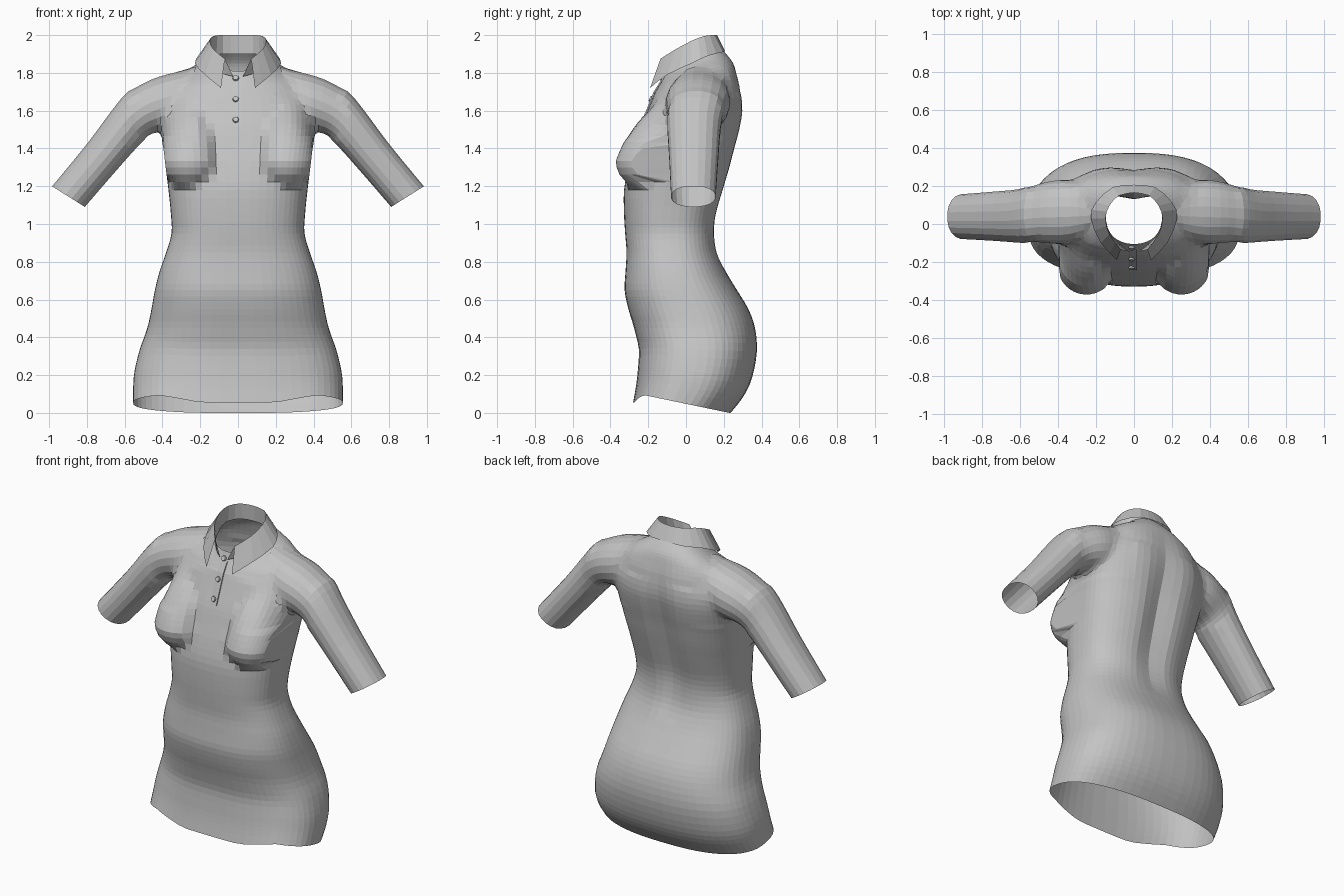
import bpy, bmesh, math
from mathutils import Vector
from mathutils.bvhtree import BVHTree

old = bpy.data.objects.get("Cube")
if old:
    bpy.data.objects.remove(old)

grey = bpy.data.materials.new("grey_fabric")
grey.use_nodes = True
COLOR = (0.55, 0.55, 0.55, 1)
grey.diffuse_color = COLOR
grey.node_tree.nodes["Principled BSDF"].inputs["Base Color"].default_value = COLOR


def make_object(name, bm):
    mesh = bpy.data.meshes.new(name)
    bm.to_mesh(mesh)
    bm.free()
    mesh.materials.append(grey)
    ob = bpy.data.objects.new(name, mesh)
    bpy.context.collection.objects.link(ob)
    return ob


def spline(keys, t):
    """Smooth interpolation through evenly indexed tuples, t in 0..len-1."""
    i = min(int(t), len(keys) - 2)
    f = t - i
    p = [Vector(keys[max(0, min(len(keys) - 1, i + k))]) for k in (-1, 0, 1, 2)]
    return (p[1] * 2 + (p[2] - p[0]) * f + (p[0] * 2 - p[1] * 5 + p[2] * 4 - p[3]) * f ** 2
            + (p[1] * 3 - p[0] - p[2] * 3 + p[3]) * f ** 3) / 2


def power(v, n):
    return math.copysign(abs(v) ** (2 / n), v)


def clamp(v):
    return max(0, min(1, v))


def capped_tube(rings):
    """Loft closed rings; each end is a fan round a centre vertex."""
    bm = bmesh.new()
    rows = [[bm.verts.new(p) for p in ring] for ring in rings]
    n = len(rows[0])
    for a, b in zip(rows, rows[1:]):
        for j in range(n):
            bm.faces.new((a[j], a[(j + 1) % n], b[(j + 1) % n], b[j]))
    centres = []
    for row in (rows[0], rows[-1]):
        c = sum((v.co for v in row), Vector()) / n
        mid = bm.verts.new(c)
        centres.append(c.copy())
        for j in range(n):
            bm.faces.new((row[j], row[(j + 1) % n], mid))
    bmesh.ops.recalc_face_normals(bm, faces=bm.faces)
    return bm, centres


# Torso: height, half width, front y, back y
TORSO = [
    (0, .555, -.28, .235), (.1, .555, -.265, .305), (.2, .548, -.255, .35),
    (.33, .52, -.25, .375), (.45, .48, -.275, .365), (.55, .458, -.305, .33),
    (.65, .44, -.325, .27), (.75, .415, -.32, .21), (.85, .38, -.315, .168),
    (.95, .352, -.322, .157), (1.05, .355, -.328, .167), (1.18, .368, -.328, .205),
    (1.3, .383, -.305, .24), (1.4, .395, -.275, .265), (1.5, .412, -.245, .29),
    (1.6, .415, -.205, .305), (1.7, .39, -.165, .295), (1.76, .35, -.145, .272),
    (1.8, .28, -.13, .25), (1.84, .2, -.115, .215), (1.88, .148, -.105, .175)]
AROUND, STEPS = 56, 3


def bust_front(x, z):
    """Front of a rounded bust: short below, long and sloping back above."""
    dz = z - 1.335
    r = math.hypot((abs(x) - .25) / .155, dz / (.15 if dz < 0 else .31))
    if r >= 1:
        return 0
    return -.2 + .36 * max(0, dz) - .172 * (1 - r * r) ** .45


def torso_ring(z, w, yf, yb):
    ring = []
    mid, half = (yf + yb) / 2, (yb - yf) / 2
    n = 2.5 if z < 1.7 else 2.2
    for j in range(AROUND):
        a = math.tau * j / AROUND
        x, y, h = w * power(math.cos(a), n), mid + half * power(math.sin(a), n), z
        if y < 0:
            y = min(y, bust_front(x, z))
        # spine groove
        groove = math.sin(math.pi * clamp((z - .75) / 1.05))
        y -= .042 * groove * max(0, math.sin(a)) * math.exp(-(x / .08) ** 2)
        # sloping hem with a dip along the front middle
        drop = .1 - (y + .25) / .48 * .1
        if y < 0:
            drop -= .05 * clamp((.42 - abs(x)) / .22)
        h += max(0, 1 - z / .4) * drop
        # neckline slopes down to the front
        h += .45 * clamp((z - 1.7) / .18) * (y - .05)
        ring.append((x, y, h))
    return ring


count = (len(TORSO) - 1) * STEPS
bm, caps = capped_tube([torso_ring(*spline(TORSO, i / STEPS)) for i in range(count + 1)])
shirt = make_object("shirt_body", bm)

# Sleeves: top x, top z, bottom x, bottom z, front y, back y
SLEEVE = [
    (.22, 1.835, .33, 1.52, -.06, .2), (.33, 1.815, .37, 1.49, -.115, .245),
    (.46, 1.78, .42, 1.475, -.115, .24), (.58, 1.705, .465, 1.465, -.105, .212),
    (.67, 1.6, .52, 1.42, -.1, .185), (.8, 1.425, .65, 1.275, -.09, .172),
    (.985, 1.2, .81, 1.09, -.08, .158)]


def sleeve_ring(s, tx, tz, bx, bz, yf, yb):
    ring = []
    for j in range(20):
        a = math.tau * (j + .5) / 20
        u, v = power(math.cos(a), 2.2), power(math.sin(a), 2.2)
        ring.append((s * ((tx + bx) / 2 + u * (tx - bx) / 2),
                     (yf + yb) / 2 + v * (yb - yf) / 2,
                     (tz + bz) / 2 + u * (tz - bz) / 2))
    return ring


helpers = []
for s, name in ((1, "left_sleeve"), (-1, "right_sleeve")):
    bm, ends = capped_tube([sleeve_ring(s, *spline(SLEEVE, i / 3))
                            for i in range((len(SLEEVE) - 1) * 3 + 1)])
    caps.append(ends[1])
    sleeve = make_object(name, bm)
    sleeve.hide_render = True
    helpers.append(sleeve)
    mod = shirt.modifiers.new(name, "BOOLEAN")
    mod.operation, mod.solver, mod.object = "UNION", "EXACT", sleeve

# Join sleeves to body, then open neck, hem and cuffs
dg = bpy.context.evaluated_depsgraph_get()
joined = bpy.data.meshes.new_from_object(shirt.evaluated_get(dg))
shirt.modifiers.clear()
for ob in helpers:
    bpy.data.objects.remove(ob)
bm = bmesh.new()
bm.from_mesh(joined)
bmesh.ops.remove_doubles(bm, verts=bm.verts, dist=.004)
middles = [min(bm.verts, key=lambda v: (v.co - c).length) for c in caps]
bmesh.ops.delete(bm, geom=list(set(middles)), context="VERTS")
# Soften the armhole seam
seam = [v for v in bm.verts if .24 < abs(v.co.x) < .56 and v.co.z > 1.45]
for _ in range(6):
    bmesh.ops.smooth_vert(bm, verts=seam, factor=.5,
                          use_axis_x=True, use_axis_y=True, use_axis_z=True)
for f in bm.faces:
    f.material_index = 0
    f.smooth = False
tree = BVHTree.FromBMesh(bm)
bm.to_mesh(shirt.data)
bm.free()


def on_front(x, z):
    hit, normal, _, _ = tree.ray_cast(Vector((x, -2, z)), Vector((0, 1, 0)))
    return (hit, normal) if hit else (Vector((x, -.12, z)), Vector((0, -1, 0)))


# Collar: left halves of the fold, the fall edge and the stand edge, back to front
FOLD = [(0, .165, 2), (.08, .15, 2), (.13, .095, 1.995), (.15, .03, 1.97),
        (.13, -.055, 1.925), (.07, -.135, 1.875)]
FALL = [(0, .207, 1.915), (.11, .195, 1.91), (.2, .115, 1.89), (.228, .03, 1.85),
        (.175, -.1, 1.79), (.09, -.19, 1.72)]
STAND = [(0, .168, 1.9), (.08, .155, 1.9), (.14, .1, 1.89), (.15, .03, 1.86),
         (.115, -.07, 1.81), (.025, -.145, 1.78)]


def strip(bm, edge_a, edge_b):
    pts = [(spline(edge_a, i / 2), spline(edge_b, i / 2)) for i in range(11)]
    for s in (1, -1):
        flip = Vector((s, 1, 1))
        for (a, b), (c, d) in zip(pts, pts[1:]):
            quad = [bm.verts.new(p * flip) for p in (a, b, d, c)]
            bm.faces.new(quad)


bm = bmesh.new()
strip(bm, FOLD, FALL)
strip(bm, FOLD, STAND)
bmesh.ops.remove_doubles(bm, verts=bm.verts, dist=.0005)
bmesh.ops.recalc_face_normals(bm, faces=bm.faces)
make_object("collar", bm)

# Button placket: blends into the chest on one side, open edge on the other
bm = bmesh.new()
rows = []
for i in range(9):
    z = 1.52 + .03 * i
    rows.append([bm.verts.new(on_front(x, z)[0] + Vector((0, dy, 0)))
                 for x, dy in ((-.034, .001), (-.01, -.004), (.016, -.007), (.017, .001))])
for a, b in zip(rows, rows[1:]):
    for j in range(3):
        bm.faces.new((a[j], a[j + 1], b[j + 1], b[j]))
make_object("placket", bm)

# Buttons
for i in range(3):
    hit, normal = on_front(-.012, 1.55 + .11 * i)
    bm = bmesh.new()
    bmesh.ops.create_cone(bm, cap_ends=True, segments=12, radius1=.017, radius2=.014, depth=.01)
    button = make_object("button_%d" % (i + 1), bm)
    button.location = hit + normal * .008
    button.rotation_euler = normal.to_track_quat("Z", "Y").to_euler()
